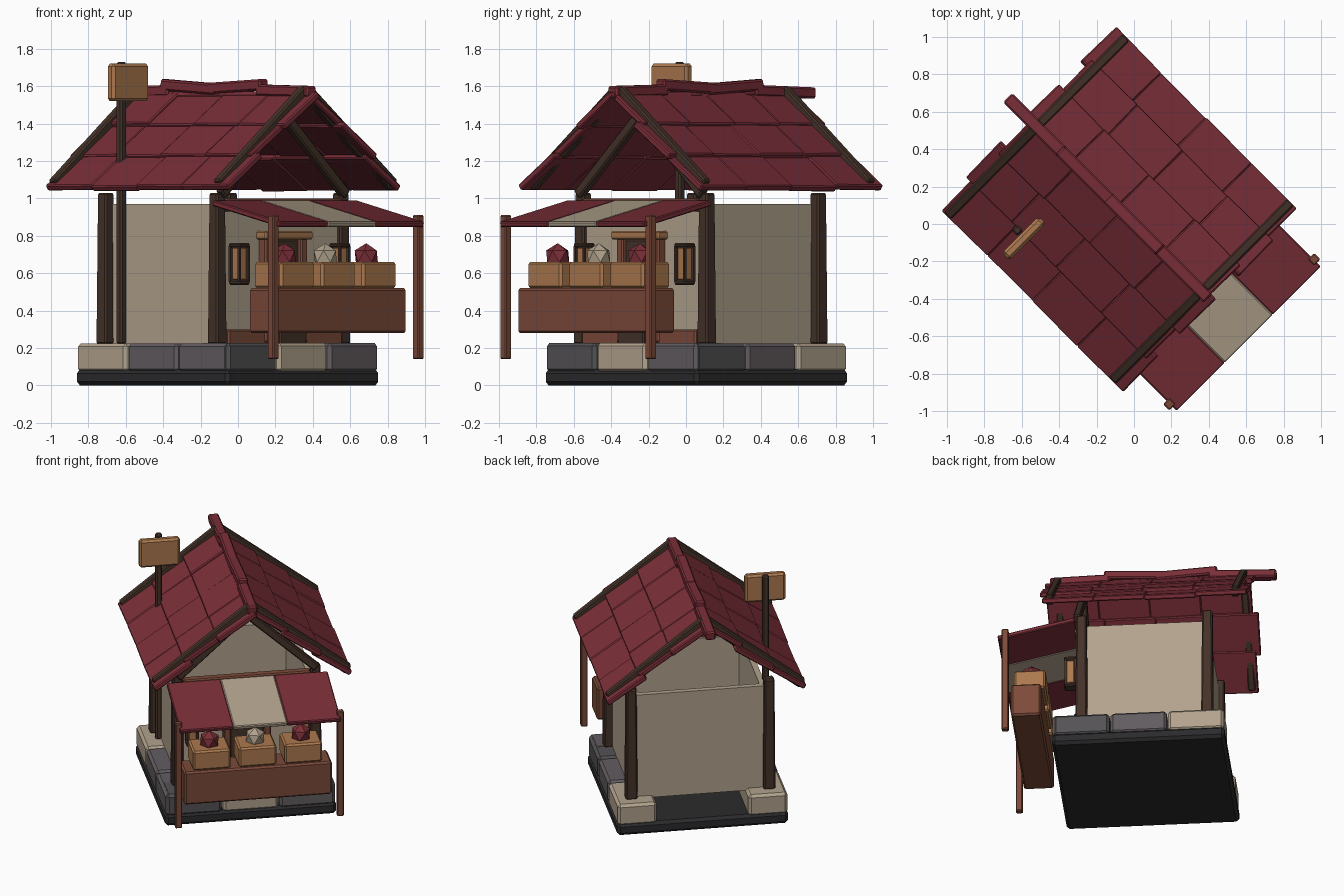
import bpy, bmesh, math, random
from mathutils import Matrix, Vector

if "Cube" in bpy.data.objects:
    bpy.data.objects.remove(bpy.data.objects["Cube"])

random.seed(4)
TURN = Matrix.Rotation(math.radians(45), 4, 'Z')  # the stall stands turned by 45 degrees


def material(name, r, g, b):
    m = bpy.data.materials.new(name)
    lin = [((c / 255 + 0.055) / 1.055) ** 2.4 for c in (r, g, b)]
    m.diffuse_color = (*lin, 1)
    m.use_nodes = True
    m.node_tree.nodes["Principled BSDF"].inputs["Base Color"].default_value = m.diffuse_color
    return m


CREAM = material("cream", 178, 163, 141)
RED = material("dark_red", 122, 46, 56)
DARK = material("dark_wood", 68, 50, 41)
BROWN = material("brown_wood", 124, 74, 57)
LIGHT = material("light_wood", 172, 121, 78)
BLACK = material("charcoal", 43, 43, 45)
GREY = material("warm_grey_stone", 98, 92, 96)
SLATE = material("dark_grey_stone", 84, 82, 84)


def finish(name, bm, mat):
    bm.transform(TURN)
    mesh = bpy.data.meshes.new(name)
    bm.to_mesh(mesh)
    bm.free()
    mesh.materials.append(mat)
    ob = bpy.data.objects.new(name, mesh)
    bpy.context.collection.objects.link(ob)
    return ob


def box(name, mat, centre, size, rot=None, bevel=0.008, taper=1.0):
    """Bevelled box; taper scales its top end."""
    bm = bmesh.new()
    bmesh.ops.create_cube(bm, size=1)
    for v in bm.verts:
        k = taper if v.co.z > 0 else 1
        v.co = Vector((v.co.x * size[0] * k, v.co.y * size[1] * k, v.co.z * size[2]))
    if bevel:
        bmesh.ops.bevel(bm, geom=bm.edges[:], offset=bevel, segments=1, affect='EDGES')
    bm.transform(Matrix.Translation(centre) @ (rot or Matrix.Identity(4)))
    return finish(name, bm, mat)


def span(name, mat, x, y, z, **kw):
    """Box from its three ranges."""
    r = (x, y, z)
    return box(name, mat, [(a + b) / 2 for a, b in r], [b - a for a, b in r], **kw)


def beam(name, mat, p, q, width, depth, bevel=0.008):
    """Bar between two points of one x-z plane."""
    p, q = Vector(p), Vector(q)
    d = q - p
    rot = Matrix.Rotation(math.atan2(d.x, d.z), 4, 'Y')
    return box(name, mat, (p + q) / 2, (width, depth, d.length), rot, bevel)


# Base slab and stone footing on three sides
span("base_slab", BLACK, (-0.58, 0.58), (-0.5, 0.656), (0, 0.085), bevel=0.02)
L = 1.15 / 3
for i in range(3):
    for s, side in ((-1, "left"), (1, "right")):
        y0 = -0.495 + i * L
        mat = (SLATE if s > 0 else GREY, GREY, CREAM)[i]
        span(f"{side}_stone_{i}", mat, sorted((s * 0.31, s * 0.575)),
             (y0 + 0.004, y0 + L - 0.004), (0.07, 0.225), bevel=0.018)
    x0 = -0.575 + i * L
    span(f"front_stone_{i}", (SLATE, CREAM, GREY)[i], (x0 + 0.004, x0 + L - 0.004),
         (-0.497, -0.27), (0.07, 0.228), bevel=0.018)

# Thin walls, open above
W0, W1 = 0.21, 0.97
span("back_wall", CREAM, (-0.45, 0.45), (0.49, 0.53), (W0, W1), bevel=0)
span("front_wall", CREAM, (-0.45, 0.45), (-0.32, -0.28), (W0, W1), bevel=0)
for s, side in ((-1, "left"), (1, "right")):
    span(f"{side}_wall", CREAM, sorted((s * 0.41, s * 0.45)), (-0.3, 0.51), (W0, W1), bevel=0)
    # Corner posts and front gable rafters
    for y, end in ((-0.31, "front"), (0.533, "back")):
        box(f"{end}_{side}_post", DARK, (s * 0.467, y, 0.625), (0.08, 0.08, 0.81),
            bevel=0.01, taper=0.85)
    beam(f"{side}_gable_rafter", DARK, (s * 0.47, -0.34, 1.02), (s * 0.01, -0.34, 1.44), 0.055, 0.05)
span("front_sill", BROWN, (-0.43, 0.43), (-0.36, -0.3), (0.22, 0.3))
span("front_top_beam", BROWN, (-0.43, 0.43), (-0.36, -0.3), (0.93, 1.0))

# Door
span("door_panel", DARK, (-0.12, 0.12), (-0.345, -0.31), (0.24, 0.78))
for s, side in ((-1, "left"), (1, "right")):
    span(f"door_jamb_{side}", BROWN, sorted((s * 0.11, s * 0.16)), (-0.37, -0.31), (0.23, 0.79))
span("door_lintel", LIGHT, (-0.18, 0.18), (-0.39, -0.31), (0.78, 0.825))
span("door_step", DARK, (-0.1, 0.1), (-0.42, -0.33), (0.22, 0.29))

# Lanterns by the front posts
for s, side in ((-1, "left"), (1, "right")):
    x, y = s * 0.38, -0.39
    box(f"lantern_core_{side}", LIGHT, (x, y, 0.65), (0.06, 0.06, 0.18))
    for z in (0.55, 0.75):
        box(f"lantern_cap_{side}", DARK, (x, y, z), (0.085, 0.085, 0.025))
    for i in (-1, 1):
        for j in (-1, 1):
            box(f"lantern_bar_{side}", DARK, (x + i * 0.033, y + j * 0.033, 0.65),
                (0.014, 0.014, 0.19), bevel=0)

# Roof: three overlapping rows of tiles on each slope
RIDGE, PITCH = 1.555, math.radians(37.7)
ROW, COL = 0.272, 0.342
for s, side in ((-1, "left"), (1, "right")):
    for r in range(3):
        for c in range(4):
            d = (r + 0.5) * ROW
            y = -0.59 + (c + 0.5) * COL + (0.035 if (r + (s > 0)) % 2 else 0)
            lift = random.uniform(-0.005, 0.008)
            n = Vector((s * math.sin(PITCH), 0, math.cos(PITCH)))
            p = Vector((s * d * math.cos(PITCH), y, RIDGE - d * math.sin(PITCH))) + n * lift
            rot = Matrix.Rotation(s * (PITCH - 0.06), 4, 'Y') @ Matrix.Rotation(random.uniform(-0.02, 0.02), 4, 'Z')
            box(f"{side}_roof_tile", RED, p, (ROW + 0.04, COL + 0.004, 0.036), rot, 0.007)
    # Verge boards lying over the tiles
    for y, end in ((-0.51, "front"), (0.735, "back")):
        beam(f"{end}_{side}_verge_board", DARK, (s * 0.655, y, 1.07), (s * 0.005, y, 1.575), 0.07, 0.05)

# Ridge caps, slightly uneven
for i, (y0, y1, z, tilt) in enumerate(((-0.56, -0.16, 1.575, 0.02), (-0.2, 0.2, 1.598, -0.05),
                                       (0.14, 0.56, 1.595, 0.06), (0.5, 0.955, 1.57, -0.03))):
    box(f"ridge_cap_{i}", RED, (0, (y0 + y1) / 2, z), (0.07, y1 - y0, 0.06),
        Matrix.Rotation(tilt, 4, 'X'), 0.01)

# Sign on a pole through the roof
box("sign_pole", DARK, (-0.465, 0.417, 0.975), (0.045, 0.045, 1.51), bevel=0.01)
box("sign_board", LIGHT, (-0.47, 0.362, 1.62), (0.275, 0.055, 0.2), bevel=0.014)

# Striped awning on two poles
A0, A1 = Vector((0, -0.35, 0.975)), Vector((0, -0.865, 0.86))
fall = A0 - A1
rot = Matrix.Rotation(math.atan2(fall.z, fall.y), 4, 'X')
for i, mat in ((-1, RED), (0, CREAM), (1, RED)):
    box("awning_stripe", mat, (A0 + A1) / 2 + Vector((i * 0.363, 0, 0)),
        (0.363, fall.length, 0.03), rot, 0.006)
for s, side in ((-1, "left"), (1, "right")):
    box(f"awning_pole_{side}", BROWN, (s * 0.548, -0.815, 0.525), (0.046, 0.046, 0.77), bevel=0.006)

# Counter with crates and faceted goods
box("counter", BROWN, (0, -0.68, 0.4), (1.0, 0.2, 0.24), bevel=0.012)
for i, mat in ((-1, RED), (0, CREAM), (1, RED)):
    box("crate", LIGHT, (i * 0.31, -0.66, 0.59), (0.255, 0.21, 0.14), bevel=0.012)
    bm = bmesh.new()
    bmesh.ops.create_icosphere(bm, subdivisions=1, radius=0.07)
    bm.transform(Matrix.Translation((i * 0.31, -0.66, 0.69)))
    finish("faceted_goods", bm, mat)
